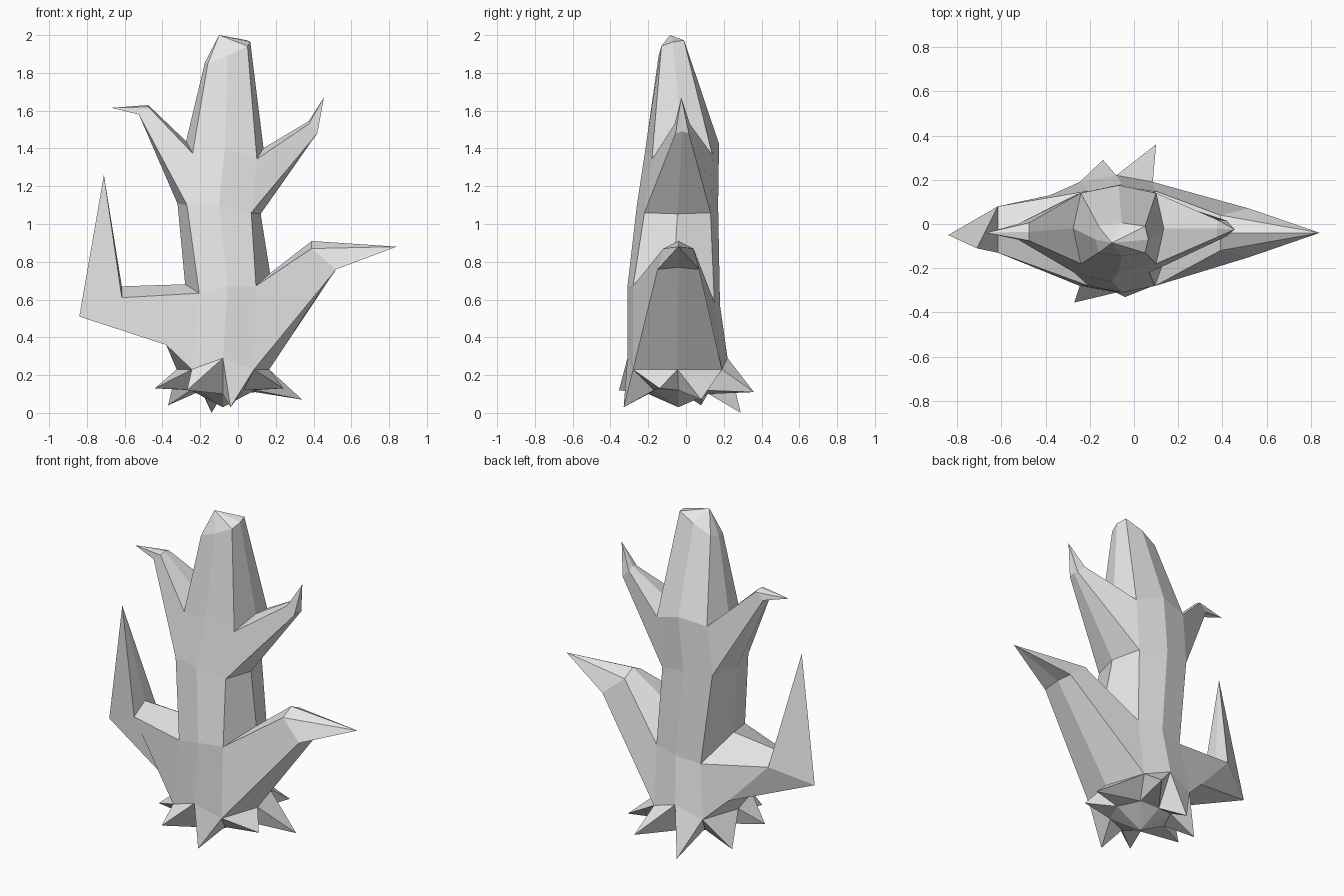
import bpy
import bmesh
from mathutils import Vector

cube = bpy.data.objects.get("Cube")
if cube:
    bpy.data.objects.remove(cube, do_unlink=True)

bark = bpy.data.materials.new("grey bark")
bark.use_nodes = True
grey = (0.8, 0.8, 0.8, 1)
bark.diffuse_color = grey
bark.node_tree.nodes["Principled BSDF"].inputs["Base Color"].default_value = grey

bm = bmesh.new()
# Ring order: front, front right, right, back right, back, back left, left, front left
ACROSS = (0, 1, 2, 1, 0, -1, -2, -1)
ALONG = (-2, -1, 0, 1, 2, 1, 0, -1)


def ring(center, corner, side, front, back, z, bulge=0.03,
         lift=0.0, side_lift=0.0, tilt_x=0.0, tilt_y=0.0):
    """Eight-sided trunk section, with its centre and side points offset."""
    verts = []
    middle = (front + back) / 2
    for a, b in zip(ACROSS, ALONG):
        width = side if abs(a) == 2 else corner
        dx = width * ((a > 0) - (a < 0))
        y = middle if b == 0 else (front if b < 0 else back)
        if abs(b) == 2:
            y += bulge if b > 0 else -bulge
        dz = lift if a == 0 else side_lift if b == 0 else 0
        dz += tilt_x * dx + tilt_y * (y - middle)
        verts.append(bm.verts.new((center + dx, y, z + dz)))
    return verts


def bridge(lower, upper, skip=()):
    """Quads between two closed loops, leaving out the skipped sides."""
    n = len(lower)
    for i in range(n):
        if i not in skip:
            j = (i + 1) % n
            bm.faces.new((lower[i], lower[j], upper[j], upper[i]))


def fan(loop, tip):
    """Close a loop to one point."""
    point = bm.verts.new(tip)
    for i, v in enumerate(loop):
        bm.faces.new((v, loop[(i + 1) % len(loop)], point))


def branch(lower, upper, start, stations, tip):
    """Grow a branch from two neighbouring trunk sides, then taper it to a point."""
    ids = (start, start + 1, start + 2)
    loop = [lower[i] for i in ids] + [upper[i] for i in reversed(ids)]
    direction = 1 if start == 1 else -1
    for bottom, top, half_bottom, half_top, ridge_b, ridge_t in stations:
        section = []
        for (x, y, z), half, ridge, order in (
                (bottom, half_bottom, ridge_b, (-1, 0, 1)),
                (top, half_top, ridge_t, (1, 0, -1))):
            for s in order:
                offset = Vector((0, s * direction * half, 0 if s else ridge))
                section.append(bm.verts.new(Vector((x, y, z)) + offset))
        bridge(loop, section)
        loop = section
    fan(loop, tip)


# Trunk sections from the ground up
sole = ring(-0.08, 0.11, 0.17, -0.17, 0.09, 0.12, lift=-0.02)
base = ring(-0.08, 0.165, 0.245, -0.28, 0.19, 0.23, lift=0.06)
waist = ring(-0.055, 0.15, 0.225, -0.28, 0.15, 0.61,
             lift=0.01, side_lift=0.1, tilt_x=0.13, tilt_y=-0.2)
chest = ring(-0.1, 0.17, 0.22, -0.22, 0.13, 1.08, 0.04, lift=0.02, tilt_x=-0.12)
neck = ring(-0.07, 0.17, 0.205, -0.18, 0.14, 1.37, 0.035,
            lift=0.04, side_lift=0.05, tilt_x=-0.09, tilt_y=0.07)
crown = ring(-0.055, 0.105, 0.12, -0.13, -0.01, 1.91, 0.015, tilt_x=0.45, tilt_y=0.25)

branch_sides = (1, 2, 5, 6)
bridge(base, waist, branch_sides)
bridge(waist, chest)
bridge(chest, neck, branch_sides)
bridge(neck, crown)
fan(crown, (-0.1, -0.085, 2))
fan(sole, (-0.08, -0.04, 0.03))

# Lower branches: a long one on the left and a bent one on the right
branch(base, waist, 1,
       [((0.52, -0.04, 0.76), (0.39, -0.04, 0.87), 0.11, 0.08, 0.01, 0.04)],
       (0.84, -0.04, 0.88))
elbow = (-0.615, -0.025, 0.61)
branch(base, waist, 5,
       [((-0.38, -0.04, 0.36), elbow, 0.17, 0.105, 0, 0.06),
        ((-0.84, -0.05, 0.51), elbow, 0, 0.105, 0, 0.06)],
       (-0.71, -0.11, 1.26))

# Upper branches
branch(chest, neck, 1,
       [((0.42, -0.02, 1.48), (0.375, -0.02, 1.53), 0.035, 0.04, 0.01, 0.015)],
       (0.455, -0.025, 1.67))
branch(chest, neck, 5,
       [((-0.525, -0.035, 1.58), (-0.475, -0.035, 1.62), 0.035, 0.04, 0.005, 0.01)],
       (-0.67, -0.04, 1.615))

# Pointed roots, one on each side of the base
root_tips = (
    (-0.04, -0.33, 0.03), (0.24, -0.14, 0.13), (0.34, 0.08, 0.07), (0.1, 0.36, 0.11),
    (-0.14, 0.29, 0), (-0.37, 0.08, 0.04), (-0.44, -0.14, 0.13), (-0.27, -0.355, 0.12))
for i, tip in enumerate(root_tips):
    j = (i + 1) % 8
    fan((sole[i], sole[j], base[j], base[i]), tip)

# Weld collapsed points and finish the surface
bmesh.ops.remove_doubles(bm, verts=bm.verts[:], dist=0.0005)
bmesh.ops.recalc_face_normals(bm, faces=bm.faces[:])
mesh = bpy.data.meshes.new("bare_tree")
bm.to_mesh(mesh)
bm.free()
mesh.materials.append(bark)
tree = bpy.data.objects.new("bare_tree", mesh)
bpy.context.collection.objects.link(tree)
